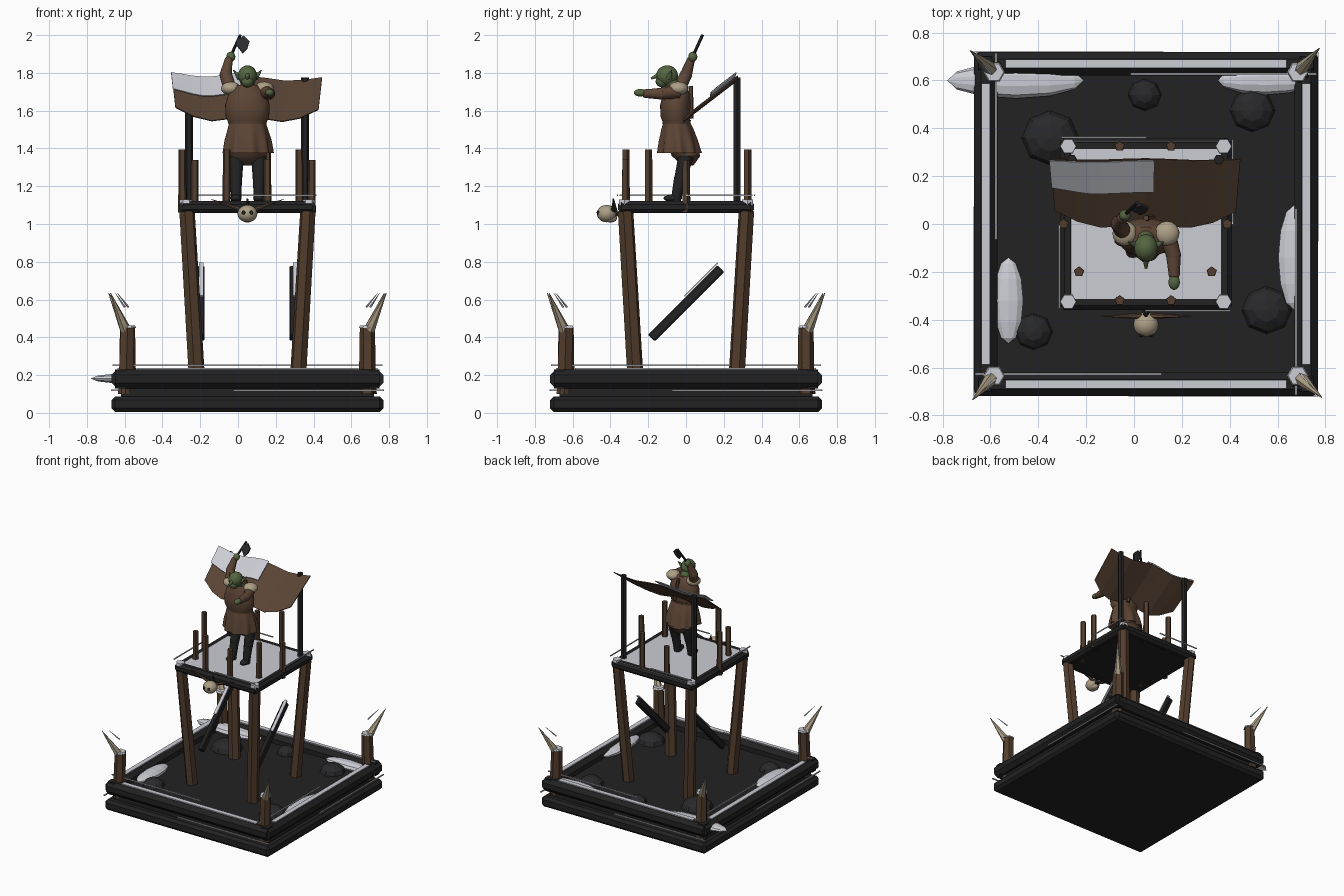
import bpy, bmesh, math
from mathutils import Vector, Matrix

if "Cube" in bpy.data.objects:
    bpy.data.objects.remove(bpy.data.objects["Cube"])

CX = 0.05  # the tower stands slightly off centre


def material(name, rgb):
    m = bpy.data.materials.new(name)
    m.use_nodes = True
    m.diffuse_color = (*rgb, 1)
    m.node_tree.nodes["Principled BSDF"].inputs["Base Color"].default_value = (*rgb, 1)
    return m


DARK = material("charred wood", (0.016, 0.016, 0.017))
WOOD = material("brown wood", (0.085, 0.047, 0.026))
SNOW = material("snow", (0.6, 0.61, 0.66))
STONE = material("dark stone", (0.022, 0.022, 0.024))
CLOTH = material("brown cloth", (0.1, 0.058, 0.035))
COAT = material("leather coat", (0.11, 0.06, 0.036))
SKIN = material("green skin", (0.09, 0.13, 0.055))
BONE = material("bone", (0.42, 0.35, 0.24))
METAL = material("dark iron", (0.025, 0.025, 0.028))


def finish(name, bm, mat, smooth=False):
    bmesh.ops.translate(bm, verts=bm.verts, vec=(CX, 0, 0))
    bmesh.ops.recalc_face_normals(bm, faces=bm.faces)
    me = bpy.data.meshes.new(name)
    bm.to_mesh(me)
    bm.free()
    ob = bpy.data.objects.new(name, me)
    bpy.context.collection.objects.link(ob)
    me.materials.append(mat)
    if smooth:
        bpy.ops.object.select_all(action="DESELECT")
        ob.select_set(True)
        bpy.context.view_layer.objects.active = ob
        bpy.ops.object.shade_smooth_by_angle(angle=math.radians(50))
    return ob


def rod(name, a, b, r0, r1, mat, sides=6, smooth=False):
    a, b = Vector(a), Vector(b)
    bm = bmesh.new()
    turn = (b - a).to_track_quat("Z", "Y").to_matrix().to_4x4()
    m = Matrix.Translation((a + b) / 2) @ turn @ Matrix.Rotation(math.pi / sides, 4, "Z")
    bmesh.ops.create_cone(bm, cap_ends=True, segments=sides, radius1=r0, radius2=r1,
                          depth=(b - a).length, matrix=m)
    return finish(name, bm, mat, smooth)


def box(name, lo, hi, mat, bevel=0.0, tilt=None):
    lo, hi = Vector(lo), Vector(hi)
    bm = bmesh.new()
    m = Matrix.Translation((lo + hi) / 2)
    if tilt:
        m = m @ Matrix.Rotation(tilt, 4, "X")
    bmesh.ops.create_cube(bm, size=1, matrix=m @ Matrix.Diagonal((*(hi - lo), 1)))
    if bevel:
        bmesh.ops.bevel(bm, geom=bm.edges[:], offset=bevel, segments=1, affect="EDGES")
    return finish(name, bm, mat)


def ball(name, c, r, mat, segs=16, rings=10, smooth=True, axis=None):
    bm = bmesh.new()
    turn = Matrix.Rotation(math.pi / 2, 4, axis) if axis else Matrix()
    m = Matrix.Translation(c) @ Matrix.Diagonal((*r, 1)) @ turn
    bmesh.ops.create_uvsphere(bm, u_segments=segs, v_segments=rings, radius=1, matrix=m)
    return finish(name, bm, mat, smooth)


def lathe(name, rings, mat, segs=32, pleat=0.0, waves=9):
    # each ring: height, centre y, x radius, y radius, pleat strength
    bm = bmesh.new()
    loops = []
    for z, cy, rx, ry, p in rings:
        row = []
        for i in range(segs):
            t = math.tau * i / segs
            k = 1 + pleat * p * math.cos(waves * t)
            row.append(bm.verts.new((rx * k * math.cos(t), cy + ry * k * math.sin(t), z)))
        loops.append(row)
    for a, b in zip(loops, loops[1:]):
        for i in range(segs):
            j = (i + 1) % segs
            bm.faces.new((a[i], a[j], b[j], b[i]))
    bm.faces.new(loops[0])
    bm.faces.new(loops[-1])
    return finish(name, bm, mat, True)


def quarter(i, x, y, z):
    for _ in range(i):
        x, y = -y, x
    return (x, y, z)


def strip(name, i, a, b, w):
    # thin bar of snow, turned to side i
    p, q = quarter(i, *a), quarter(i, *b)
    lo = [min(u, v) - w for u, v in zip(p, q)]
    hi = [max(u, v) + w for u, v in zip(p, q)]
    return box(name, (*lo[:2], a[2] - 0.004), (*hi[:2], a[2] + 0.004), SNOW)


# Base
box("base_slab", (-0.72, -0.72, 0.005), (0.72, 0.72, 0.087), DARK, 0.02)
box("base_floor", (-0.67, -0.67, 0.08), (0.67, 0.67, 0.165), DARK)

for i in range(4):
    # Rim beams with snow on the flat top
    rod("rim_beam", quarter(i, -0.7, -0.67, 0.18), quarter(i, 0.7, -0.67, 0.18), 0.054, 0.054, DARK, 8)
    strip("rim_snow", i, (-0.57, -0.67, 0.233), (0.57, -0.67, 0.233), 0.018)
    strip("upper_snow_strip", i, (-0.71, -0.627, 0.252), (0.06, -0.627, 0.252), 0.004)
    strip("lower_snow_strip", i, (-0.07, -0.718, 0.12), (0.715, -0.718, 0.12), 0.004)
    # Corner posts, caps and spikes
    rod("corner_post", quarter(i, -0.645, -0.635, 0.1), quarter(i, -0.635, -0.635, 0.455), 0.046, 0.04, WOOD)
    rod("post_snow_cap", quarter(i, -0.635, -0.635, 0.45), quarter(i, -0.635, -0.635, 0.462), 0.046, 0.04, SNOW)
    rod("corner_spike", quarter(i, -0.645, -0.645, 0.44), quarter(i, -0.725, -0.735, 0.635), 0.03, 0.002, BONE)
    rod("spike_snow", quarter(i, -0.63, -0.65, 0.56), quarter(i, -0.69, -0.7, 0.635), 0.006, 0.001, SNOW, 4)
    # Tower legs
    rod("tower_leg", quarter(i, -0.265, -0.265, 0.14), quarter(i, -0.32, -0.32, 1.07), 0.044, 0.042, WOOD)
    # Platform frame
    rod("platform_beam", quarter(i, -0.345, -0.328, 1.09), quarter(i, 0.345, -0.328, 1.09), 0.035, 0.035, DARK, 8)
    rod("platform_snow_cap", quarter(i, -0.325, -0.325, 1.1), quarter(i, -0.325, -0.325, 1.13), 0.036, 0.033, SNOW)
    strip("platform_snow_strip", i, (0.0, -0.363, 1.152), (0.35, -0.363, 1.152), 0.003)

box("platform_boards", (-0.32, -0.32, 1.065), (0.32, 0.32, 1.112), DARK)
box("platform_snow", (-0.315, -0.32, 1.112), (0.315, 0.345, 1.121), SNOW)

# Stones and snow drifts on the floor
for x, y, r in ((-0.4, 0.36, 0.12), (-0.005, 0.54, 0.07), (0.445, 0.475, 0.095),
                (0.505, -0.36, 0.105), (-0.47, -0.45, 0.08)):
    ball("stone", (x, y, 0.165), (r, r * 0.95, 0.03 + r * 0.35), STONE, 8, 6, False)
for x, y, rx, ry, axis in ((-0.545, 0.6, 0.285, 0.075, "Y"), (0.5, 0.6, 0.2, 0.06, "Y"),
                           (0.62, -0.14, 0.07, 0.22, "X"), (-0.575, -0.32, 0.065, 0.18, "X")):
    ball("snow_drift", (x, y, 0.182), (rx, ry, 0.033), SNOW, 10, 6, False, axis)

# Diagonal braces with snow
for x, off in ((-0.245, 0.0), (0.24, 0.012)):
    box("brace", (x - 0.018, -0.26, 0.555), (x + 0.018, 0.26, 0.605), DARK, 0.006, math.radians(45))
    box("brace_snow", (x - 0.012 + off, -0.045, 0.702), (x + 0.012 + off, 0.205, 0.71),
        SNOW, 0, math.radians(45))

# Fence stakes, alternating in height
for x, y, top in ((-0.11, -0.32, 1.395), (0.105, -0.32, 1.345), (-0.11, 0.325, 1.345),
                  (0.105, 0.325, 1.395), (-0.28, -0.2, 1.34), (0.275, -0.2, 1.395),
                  (-0.345, 0, 1.395), (0.34, 0, 1.34)):
    rod("fence_stake", (x, y, 1.06), (x, y, top), 0.023, 0.021, WOOD, 5)

# Awning poles
for x in (-0.31, 0.305):
    rod("awning_pole", (x, 0.27, 1.06), (x, 0.27, 1.775), 0.022, 0.021, DARK)


def sheet(name, x0, x1, v0, v1, lift, mat):
    # sagging cloth: v runs from the low front edge to the high back edge
    bm = bmesh.new()
    n, rows = 8, 4
    grid = []
    for j in range(rows + 1):
        row = []
        for i in range(n + 1):
            x = x0 + (x1 - x0) * i / n
            v = v0 + (v1 - v0) * j / rows
            edge = max(0, abs(x) - 0.25) / 0.15
            v += 0.32 * edge * max(0, 0.7 - v)
            wave = 0.012 * math.cos(x * 14) - 0.01 * x
            x *= 1 - 0.06 * (1 - v)
            row.append(bm.verts.new((x, -0.01 + 0.28 * v + 0.3 * wave,
                                     1.555 + 0.215 * v + wave + lift)))
        grid.append(row)
    for a, b in zip(grid, grid[1:]):
        for i in range(n):
            bm.faces.new((a[i], a[i + 1], b[i + 1], b[i]))
    ob = finish(name, bm, mat)
    mod = ob.modifiers.new("thickness", "SOLIDIFY")
    mod.thickness = 0.006
    mod.offset = 0


sheet("awning_cloth", -0.4, 0.395, 0, 1, 0, CLOTH)
sheet("awning_snow", -0.405, 0.035, 0.5, 0.97, 0.024, SNOW)

# Skull trophy with horns
ball("skull", (0, -0.42, 1.055), (0.053, 0.052, 0.046), BONE)
ball("skull_jaw", (0, -0.4, 1.03), (0.03, 0.035, 0.022), BONE)
rod("skull_peg", (0, -0.37, 1.04), (0, -0.385, 1.135), 0.018, 0.004, DARK)
for s in (-1, 1):
    rod("skull_horn", (s * 0.02, -0.385, 1.07), (s * 0.19, -0.385, 1.13), 0.013, 0.002, CLOTH)
    ball("skull_eye", (s * 0.02, -0.465, 1.06), (0.011, 0.008, 0.011), DARK, 8, 6)

# Guard: legs and boots
for s in (-1, 1):
    rod("guard_thigh", (s * 0.06, 0.0, 1.36), (s * 0.06, -0.03, 1.24), 0.042, 0.033, DARK, 12, True)
    rod("guard_shin", (s * 0.06, -0.03, 1.25), (s * 0.06, -0.055, 1.12), 0.033, 0.027, DARK, 12, True)
    ball("guard_boot", (s * 0.06, -0.07, 1.137), (0.03, 0.05, 0.02), DARK, 12, 8)

# Guard: coat, skirt and belt
lathe("guard_hips", [(1.31, 0.01, 0.04, 0.03, 0), (1.36, 0.0, 0.1, 0.075, 0),
                     (1.45, -0.03, 0.1, 0.08, 0)], COAT)
lathe("guard_skirt", [(1.375, -0.035, 0.13, 0.112, 1), (1.44, -0.04, 0.122, 0.1, 0.7),
                      (1.5, -0.045, 0.107, 0.085, 0.3), (1.545, -0.05, 0.095, 0.068, 0)], COAT, 54, 0.08)
lathe("guard_torso", [(1.52, -0.05, 0.095, 0.066, 0), (1.57, -0.055, 0.115, 0.08, 0),
                      (1.63, -0.055, 0.118, 0.082, 0), (1.69, -0.05, 0.1, 0.072, 0),
                      (1.735, -0.06, 0.055, 0.048, 0)], COAT)
lathe("guard_belt", [(1.53, -0.05, 0.101, 0.073, 0), (1.55, -0.05, 0.105, 0.076, 0)], CLOTH)
rod("guard_back_strap", (0.03, 0.025, 1.56), (0.0, 0.025, 1.73), 0.016, 0.012, CLOTH)

# Guard: head
ball("guard_head", (0, -0.1, 1.785), (0.05, 0.058, 0.055), SKIN)
ball("guard_jaw", (0, -0.125, 1.755), (0.034, 0.036, 0.032), SKIN)
rod("guard_neck", (0, -0.06, 1.71), (0, -0.085, 1.76), 0.04, 0.036, SKIN, 12, True)
rod("guard_nose", (0, -0.14, 1.79), (0, -0.185, 1.77), 0.016, 0.006, SKIN, 8, True)
for s in (-1, 1):
    rod("guard_ear", (s * 0.04, -0.09, 1.775), (s * 0.075, -0.075, 1.815), 0.018, 0.002, SKIN, 8, True)
    ball("guard_shoulder_pad", (s * 0.088, -0.04, 1.718), (0.052, 0.052, 0.036), BONE)


def limb(name, points, radii, mat):
    for a, b, r0, r1 in zip(points, points[1:], radii, radii[1:]):
        rod(name, a, b, r0, r1, mat, 12, True)
        ball(name + "_joint", b, (r1, r1, r1), mat, 12, 8)


# Guard: left arm reaches forward, right arm lifts the axe
limb("guard_left_sleeve", [(0.09, -0.04, 1.7), (0.115, -0.13, 1.69), (0.118, -0.21, 1.69)],
     [0.036, 0.032, 0.024], COAT)
ball("guard_left_hand", (0.118, -0.243, 1.695), (0.024, 0.033, 0.02), SKIN)
limb("guard_right_sleeve", [(-0.09, -0.04, 1.71), (-0.115, 0.0, 1.79), (-0.1, 0.025, 1.865)],
     [0.036, 0.033, 0.022], COAT)
ball("guard_right_hand", (-0.088, 0.036, 1.885), (0.024, 0.024, 0.027), SKIN)
rod("axe_handle", (-0.115, 0.01, 1.83), (-0.038, 0.088, 2.0), 0.008, 0.008, DARK, 8)

# Axe blade, tilted with the handle
bm = bmesh.new()
outline = ((-0.055, 1.97), (-0.02, 1.995), (0.01, 1.965), (0.0, 1.93), (-0.025, 1.905), (-0.06, 1.95))
face = bm.faces.new([bm.verts.new((x, 0.062 + (z - 1.95) * 0.45, z)) for x, z in outline])
blade = finish("axe_blade", bm, METAL)
mod = blade.modifiers.new("thickness", "SOLIDIFY")
mod.thickness = 0.012
mod.offset = 0
